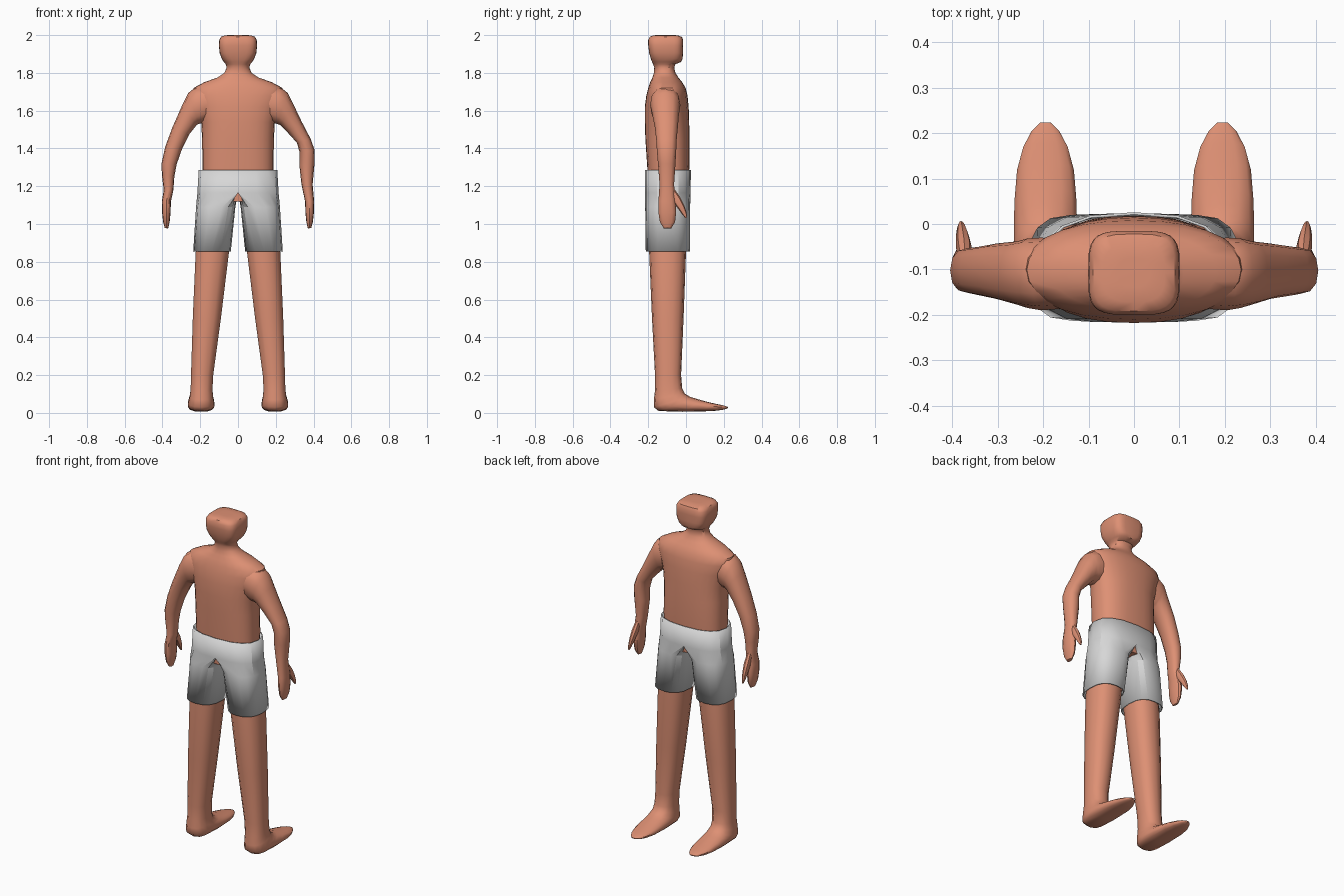
import bpy, bmesh, math
from mathutils import Vector


def material(name, rgb):
    m = bpy.data.materials.new(name)
    m.diffuse_color = (*rgb, 1)
    return m


SKIN = material("skin", (0.73, 0.28, 0.175))
CLOTH = material("light grey cloth", (0.68, 0.68, 0.68))


def ring(p, q, w, n=16, e=2.0):
    """Superellipse with diameter p-q and half-width vector w."""
    p, q, w = Vector(p), Vector(q), Vector(w)
    c, u = (p + q) / 2, (p - q) / 2
    pts = []
    for i in range(n):
        t = 2 * math.pi * i / n
        a, b = math.cos(t), math.sin(t)
        pts.append(c + u * math.copysign(abs(a) ** (2 / e), a)
                   + w * math.copysign(abs(b) ** (2 / e), b))
    return pts


def loft(name, rings, mat, cap=True, skip=None, angle=40):
    bm = bmesh.new()
    rows = [[bm.verts.new(co) for co in r] for r in rings]
    n = len(rows[0])
    for k in range(len(rows) - 1):
        for i in range(n):
            if skip and skip(k, i):
                continue
            j = (i + 1) % n
            bm.faces.new((rows[k][i], rows[k][j], rows[k + 1][j], rows[k + 1][i]))
    if cap:
        bm.faces.new(rows[0])
        bm.faces.new(rows[-1])
    bmesh.ops.recalc_face_normals(bm, faces=bm.faces[:])
    me = bpy.data.meshes.new(name)
    bm.to_mesh(me)
    bm.free()
    me.materials.append(mat)
    ob = bpy.data.objects.new(name, me)
    bpy.context.collection.objects.link(ob)
    bpy.ops.object.select_all(action='DESELECT')
    ob.select_set(True)
    bpy.context.view_layer.objects.active = ob
    bpy.ops.object.shade_smooth_by_angle(angle=math.radians(angle))
    return ob


def mirror(ob):
    m = ob.modifiers.new("mirror", 'MIRROR')
    m.merge_threshold = 0.0005


# Torso, neck and head: half width, height, back y, front y, squareness
body = [(.185, 1.12, -.195, .005, 2.6), (.188, 1.30, -.205, .018, 2.6),
        (.190, 1.45, -.215, .018, 2.5), (.195, 1.54, -.218, .017, 2.4),
        (.220, 1.62, -.218, .014, 2.3), (.245, 1.68, -.210, .008, 2.2),
        (.236, 1.72, -.200, -.002, 2.2), (.180, 1.75, -.190, -.020, 2.2),
        (.110, 1.775, -.178, -.040, 2.2), (.072, 1.80, -.170, -.056, 2.2),
        (.060, 1.828, -.168, -.062, 2.3), (.065, 1.846, -.174, -.056, 2.5),
        (.075, 1.858, -.180, -.026, 3.0), (.086, 1.875, -.186, -.018, 3.5),
        (.097, 1.905, -.195, -.016, 4.0), (.101, 1.945, -.200, -.015, 4.0),
        (.099, 1.975, -.200, -.015, 4.0), (.090, 1.991, -.192, -.022, 3.6),
        (.068, 1.999, -.172, -.045, 3.0), (.035, 2.0, -.140, -.075, 2.5)]
loft("torso_and_head", [ring((w, (a + b) / 2, z), (-w, (a + b) / 2, z),
                             (0, (b - a) / 2, 0), 28, e) for w, z, a, b, e in body], SKIN)

# Arms: outer x and z, inner x and z, back y, front y
shoulder = [(.15, 1.73, .12, 1.56, -.185, -.035), (.225, 1.724, .185, 1.535, -.19, -.03),
            (.262, 1.695, .207, 1.53, -.185, -.032)]
tip = [(.403, 1.12, .355, 1.12, -.146, -.056), (.402, 1.06, .357, 1.06, -.146, -.052),
       (.396, 1.01, .362, 1.01, -.138, -.058), (.388, .98, .370, .975, -.118, -.078)]
right = shoulder + [(.295, 1.63, .222, 1.525, -.178, -.038), (.338, 1.54, .262, 1.485, -.165, -.043),
                    (.385, 1.45, .312, 1.43, -.157, -.050), (.406, 1.39, .326, 1.38, -.154, -.052),
                    (.405, 1.32, .325, 1.31, -.148, -.056), (.395, 1.21, .336, 1.21, -.140, -.063)] + tip
left = shoulder + [(.295, 1.63, .218, 1.525, -.178, -.038), (.348, 1.51, .258, 1.475, -.165, -.043),
                   (.385, 1.41, .297, 1.395, -.157, -.050), (.405, 1.32, .325, 1.315, -.152, -.053),
                   (.403, 1.26, .337, 1.25, -.145, -.058), (.393, 1.18, .342, 1.18, -.140, -.063)] + tip
for side, s, path in (("right", 1, right), ("left", -1, left)):
    loft(side + "_arm", [ring((s * a, (f + g) / 2, b), (s * c, (f + g) / 2, d),
                              (0, (g - f) / 2, 0), 12, 2.3)
                         for a, b, c, d, f, g in path], SKIN)

# Thumbs: centre x, y, z, radius
thumb = [(.372, -.08, 1.18, .018), (.375, -.05, 1.13, .022), (.378, -.026, 1.09, .018),
         (.380, -.008, 1.055, .012), (.381, .002, 1.033, .005)]
mirror(loft("thumb", [ring((x + r * .8, y, z), (x - r * .8, y, z), (0, r * .9, r * .5), 8)
                      for x, y, z, r in thumb], SKIN))

# Legs and feet: centre x, half width, front y and z, heel or sole y and z
leg = [(.100, .082, -.005, 1.13, -.185, 1.13), (.136, .090, .000, .85, -.195, .85),
       (.165, .076, -.013, .50, -.180, .50), (.190, .060, -.026, .20, -.164, .20),
       (.193, .059, -.020, .13, -.164, .12), (.194, .063, -.006, .102, -.170, .07),
       (.195, .070, .020, .086, -.170, .03), (.195, .071, .045, .078, -.145, .010),
       (.195, .070, .085, .066, -.02, .006), (.195, .064, .135, .053, .09, .008),
       (.195, .050, .178, .044, .155, .011), (.195, .031, .208, .037, .20, .017),
       (.195, .012, .224, .031, .222, .025)]
mirror(loft("leg_and_foot", [ring((x, a, b), (x, c, d), (w, 0, 0), 14, 2.4)
                             for x, w, a, b, c, d in leg], SKIN, angle=50))


# Shorts: half outline whose inner side opens below the crotch
def shorts_ring(z, mid, outer, inner, back, front):
    yc, ry = (back + front) / 2, (front - back) / 2
    pts = []
    for i in range(16):
        t = -math.pi / 2 + 2 * math.pi * i / 16
        c, s = math.cos(t), math.sin(t)
        if i <= 8:
            x = mid + (outer - mid) * max(c, 0) ** .8
        else:
            x = mid + (mid - inner) * -abs(c) ** .8
        pts.append(Vector((x, yc + ry * math.copysign(abs(s) ** .8, s), z)))
    return pts


shorts = loft("shorts", [shorts_ring(1.285, 0, .208, 0, -.217, .026),
                         shorts_ring(1.165, 0, .215, 0, -.217, .024),
                         shorts_ring(1.09, .085, .222, .014, -.216, .022),
                         shorts_ring(.855, .138, .237, .038, -.213, .020)],
              CLOTH, cap=False, skip=lambda k, i: k == 0 and i >= 8, angle=25)
mirror(shorts)
thick = shorts.modifiers.new("thickness", 'SOLIDIFY')
thick.thickness = 0.006
